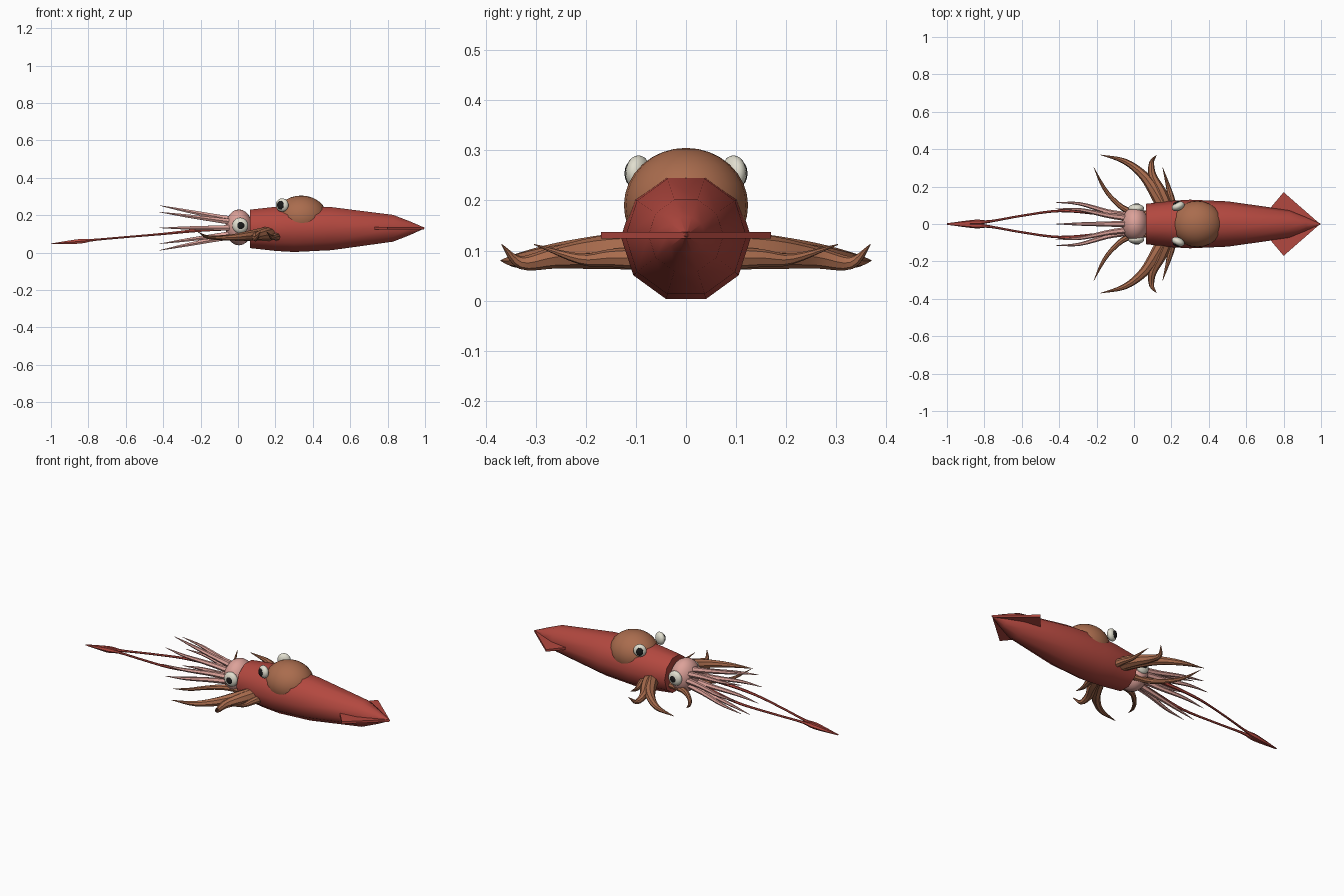
import bpy, bmesh, math
from mathutils import Vector

if "Cube" in bpy.data.objects:
    bpy.data.objects.remove(bpy.data.objects["Cube"])


def material(name, rgb):
    m = bpy.data.materials.new(name)
    m.diffuse_color = (*rgb, 1)
    m.use_nodes = True
    m.node_tree.nodes["Principled BSDF"].inputs["Base Color"].default_value = m.diffuse_color
    return m


RED = material("red", (0.45, 0.065, 0.05))
PINK = material("pink", (0.72, 0.36, 0.32))
BROWN = material("brown", (0.40, 0.15, 0.075))
WHITE = material("eye_white", (0.75, 0.73, 0.62))
BLACK = material("pupil_black", (0.01, 0.01, 0.01))


def finish(name, bm, mat, angle=40):
    bmesh.ops.recalc_face_normals(bm, faces=bm.faces)
    me = bpy.data.meshes.new(name)
    bm.to_mesh(me)
    bm.free()
    me.materials.append(mat)
    ob = bpy.data.objects.new(name, me)
    bpy.context.collection.objects.link(ob)
    bpy.ops.object.select_all(action='DESELECT')
    ob.select_set(True)
    bpy.context.view_layer.objects.active = ob
    bpy.ops.object.shade_smooth_by_angle(angle=math.radians(angle))
    return ob


def loft(name, centres, radii, sides, mat, up=Vector((0, 0, 1))):
    """Round tube through the centres, capped at both ends."""
    bm = bmesh.new()
    rings = []
    n = len(centres)
    for i, (c, r) in enumerate(zip(centres, radii)):
        t = (centres[min(i + 1, n - 1)] - centres[max(i - 1, 0)]).normalized()
        s = t.cross(up).normalized()
        u = s.cross(t)
        rings.append([bm.verts.new(c + r * (s * math.cos(a) + u * math.sin(a)))
                      for a in (2 * math.pi * k / sides for k in range(sides))])
    for a, b in zip(rings, rings[1:]):
        for k in range(sides):
            j = (k + 1) % sides
            bm.faces.new((a[k], a[j], b[j], b[k]))
    bm.faces.new(rings[0])
    bm.faces.new(rings[-1])
    return finish(name, bm, mat)


def arm(name, pts, mat, sides=8, steps=4):
    """Tapered limb: points are (x, y, z, radius), smoothed by Catmull-Rom."""
    p = [Vector(q) for q in pts]
    p = [2 * p[0] - p[1]] + p + [2 * p[-1] - p[-2]]
    out = []
    for i in range(1, len(p) - 2):
        a, b, c, d = p[i - 1:i + 3]
        for k in range(steps):
            t = k / steps
            out.append(0.5 * (2 * b + (c - a) * t + (2 * a - 5 * b + 4 * c - d) * t * t
                              + (3 * b - a - 3 * c + d) * t ** 3))
    out.append(p[-2])
    return loft(name, [q.to_3d() for q in out], [max(q.w, 0.001) for q in out], sides, mat)


def ball(name, centre, size, mat, yaw=0, seg=20, rings=12):
    bm = bmesh.new()
    bmesh.ops.create_uvsphere(bm, u_segments=seg, v_segments=rings, radius=1)
    ob = finish(name, bm, mat)
    ob.location, ob.scale, ob.rotation_euler = centre, size, (0, 0, yaw)
    return ob


# squid mantle, ten-sided
prof = [(0.065, 0.108), (0.20, 0.124), (0.30, 0.13), (0.50, 0.121), (0.83, 0.075),
        (0.92, 0.038), (0.998, 0.002)]
loft("mantle", [Vector((x, 0, 0.127 + 0.006 * max(0, x - 0.3))) for x, r in prof],
     [r for x, r in prof], 10, RED)

# tail fins
for s, side in ((1, "left"), (-1, "right")):
    bm = bmesh.new()
    f = bm.faces.new([bm.verts.new((x, s * y, 0.124)) for x, y in
                      ((0.72, 0.075), (0.80, 0.17), (0.995, 0), (0.75, 0))])
    ext = bmesh.ops.extrude_face_region(bm, geom=[f])
    bmesh.ops.translate(bm, vec=(0, 0, 0.013),
                        verts=[v for v in ext["geom"] if isinstance(v, bmesh.types.BMVert)])
    finish("tail_fin_" + side, bm, RED, 20)

# squid head
ball("squid_head", (0.005, 0, 0.135), (0.072, 0.092, 0.096), PINK)

# eight squid arms fanned on a ring
for i in range(8):
    a = math.pi / 4 * i
    c, s = math.cos(a), math.sin(a)
    arm(f"squid_arm_{i + 1}",
        [(x, c * ry, 0.132 + s * rz, r) for x, ry, rz, r in
         ((-0.03, 0.045, 0.045, 0.018), (-0.14, 0.065, 0.065, 0.014),
          (-0.29, 0.108, 0.094, 0.009), (-0.42, 0.115, 0.12, 0.001))], PINK, 6)

# octopus clinging on top
ball("octopus_body", (0.338, 0, 0.19), (0.138, 0.124, 0.115), BROWN, 0, 24, 16)

limbs = {
    "front": [(0.17, 0.07, 0.10, 0.04), (0.12, 0.16, 0.098, 0.034), (0.05, 0.26, 0.09, 0.025),
              (-0.05, 0.335, 0.08, 0.015), (-0.18, 0.37, 0.08, 0.001)],
    "side": [(0.18, 0.07, 0.10, 0.038), (0.14, 0.17, 0.096, 0.033), (0.098, 0.26, 0.086, 0.022),
             (0.095, 0.33, 0.076, 0.013), (0.12, 0.368, 0.112, 0.001)],
    "rear": [(0.21, 0.08, 0.085, 0.024), (0.195, 0.15, 0.085, 0.018), (0.18, 0.21, 0.083, 0.011),
             (0.153, 0.303, 0.112, 0.001)],
    "inner": [(0.08, 0.05, 0.08, 0.018), (-0.04, 0.075, 0.08, 0.016), (-0.12, 0.14, 0.08, 0.012),
              (-0.17, 0.21, 0.085, 0.009), (-0.215, 0.303, 0.112, 0.001)],
}
for s, side in ((1, "left"), (-1, "right")):
    for name, pts in limbs.items():
        arm(f"octopus_{name}_arm_{side}", [(x, s * y, z, r) for x, y, z, r in pts], BROWN)

    # long feeding tentacles with clubbed ends
    arm("tentacle_" + side,
        [(x, s * y, z, r) for x, y, z, r in
         ((-0.03, 0.035, 0.13, 0.012), (-0.20, 0.058, 0.12, 0.010), (-0.40, 0.07, 0.10, 0.007),
          (-0.60, 0.044, 0.083, 0.006), (-0.77, 0.014, 0.068, 0.007),
          (-0.85, 0.009, 0.06, 0.014), (-1.0, 0.002, 0.047, 0.002))], RED, 6)

    # squid eyes
    ball("squid_eye_" + side, (0.012, s * 0.083, 0.145), (0.042, 0.024, 0.042), WHITE)
    ball("squid_pupil_" + side, (0.014, s * 0.1, 0.145), (0.021, 0.010, 0.021), BLACK)

    # octopus eyes, turned outward and forward
    yaw = s * math.radians(25)
    ball("octopus_eye_" + side, (0.236, s * 0.095, 0.254), (0.036, 0.023, 0.036), WHITE, yaw)
    ball("octopus_pupil_" + side, (0.227, s * 0.111, 0.254), (0.020, 0.009, 0.023), BLACK, yaw)
